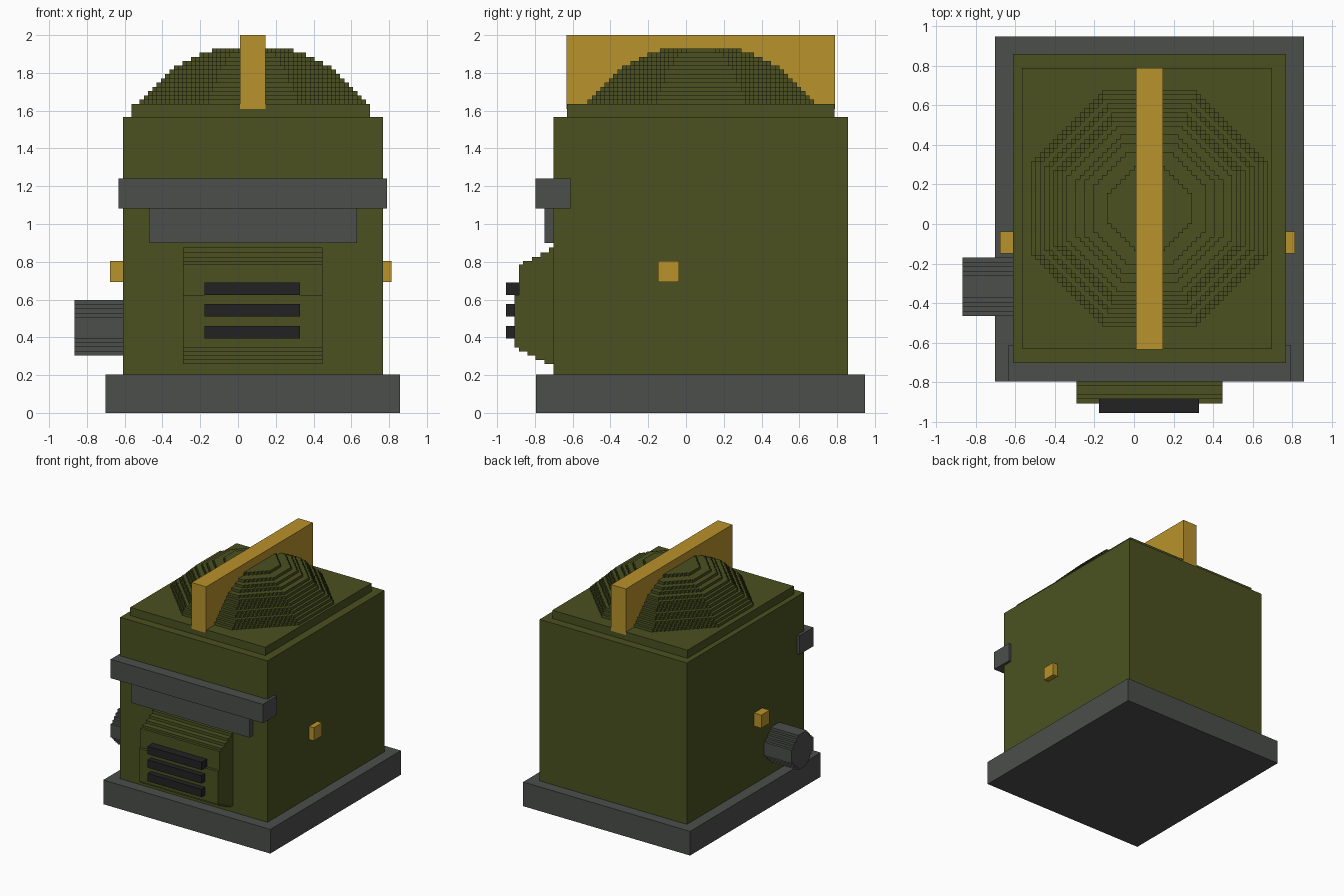
import bpy
import bmesh

cube = bpy.data.objects.get("Cube")
if cube:
    bpy.data.objects.remove(cube, do_unlink=True)

V = 0.0226            # size of one small step
CX = CY = 0.078       # centre of the main body


def material(name, rgb):
    m = bpy.data.materials.new(name)
    m.use_nodes = True
    color = (*rgb, 1)
    m.diffuse_color = color
    bsdf = m.node_tree.nodes["Principled BSDF"]
    bsdf.inputs["Base Color"].default_value = color
    bsdf.inputs["Roughness"].default_value = 0.8
    return m


GREEN = material("olive green", (0.069, 0.083, 0.015))
GREY = material("dark grey", (0.07, 0.077, 0.07))
BLACK = material("near black", (0.016, 0.016, 0.016))
GOLD = material("gold", (0.485, 0.287, 0.025))


def prism(bm, outline, axis, lo, hi):
    """Extrude a 2D outline along x or z between lo and hi."""
    def place(p, h):
        return (h, p[0], p[1]) if axis == "x" else (p[0], p[1], h)
    face = bm.faces.new([bm.verts.new(place(p, lo)) for p in outline])
    new = bmesh.ops.extrude_face_region(bm, geom=[face], use_keep_orig=True)
    for v in new["geom"]:
        if isinstance(v, bmesh.types.BMVert):
            v.co["xyz".index(axis)] = hi


def finish(name, bm, mat):
    bmesh.ops.recalc_face_normals(bm, faces=bm.faces[:])
    mesh = bpy.data.meshes.new(name)
    bm.to_mesh(mesh)
    bm.free()
    mesh.materials.append(mat)
    ob = bpy.data.objects.new(name, mesh)
    bpy.context.collection.objects.link(ob)
    return ob


def box(name, mat, x, y, z):
    bm = bmesh.new()
    prism(bm, [(x[0], y[0]), (x[1], y[0]), (x[1], y[1]), (x[0], y[1])], "z", *z)
    return finish(name, bm, mat)


def stepped_octagon(n, cx, cy):
    """Octagon of half width n steps whose diagonals are little stairs."""
    c = round(n * 0.586)
    quarter = []
    for k in range(c):
        quarter += [(n - k, n - c + k), (n - k - 1, n - c + k)]
    quarter.append((n - c, n))
    points = []
    for _ in range(4):
        points += quarter
        quarter = [(-y, x) for x, y in quarter]
    return [(cx + x * V, cy + y * V) for x, y in points]


# Base, body and lid
box("base", GREY, (-0.702, 0.858), (-0.795, 0.948), (0, 0.204))
box("body", GREEN, (-0.61, 0.767), (-0.702, 0.858), (0.2, 1.567))
box("lid", GREEN, (-0.565, 0.698), (-0.631, 0.787), (1.56, 1.636))

# Stepped dome: steep below, flatter near the top
bm = bmesh.new()
half_widths = [26.5 - i for i in range(9)] + [16.5, 14.5, 12.5, 9.5]
for i, n in enumerate(half_widths):
    z = 1.636 + i * V
    prism(bm, stepped_octagon(n, CX, CY), "z", z, z + V)
finish("dome", bm, GREEN)

# Crest across the top
box("crest", GOLD, (0.01, 0.146), (-0.633, 0.789), (1.61, 2.0))

# Front ledge with a plate below it
box("front_ledge", GREY, (-0.633, 0.79), (-0.796, -0.611), (1.083, 1.242))
box("ledge_plate", GREY, (-0.471, 0.63), (-0.749, -0.69), (0.9, 1.09))

# Vent housing with a stepped side profile, as depth and bottom / top limits
bm = bmesh.new()
lower = [(-0.749, 0.26), (-0.797, 0.281), (-0.839, 0.303), (-0.884, 0.325), (-0.907, 0.347)]
upper = [(-0.907, 0.625), (-0.884, 0.785), (-0.862, 0.803), (-0.815, 0.826),
         (-0.77, 0.85), (-0.725, 0.875)]
profile = [(-0.69, lower[0][1])]
for i, (y, z) in enumerate(lower):
    profile.append((y, z))
    if i + 1 < len(lower):
        profile.append((y, lower[i + 1][1]))
for i, (y, z) in enumerate(upper):
    if i:
        profile.append((y, upper[i - 1][1]))
    profile.append((y, z))
profile.append((-0.69, upper[-1][1]))
prism(bm, profile, "x", -0.291, 0.447)
finish("vent_housing", bm, GREEN)

# Vent slats
for i in range(3):
    z = 0.395 + i * 0.1145
    box(f"vent_slat_{i + 1}", BLACK, (-0.177, 0.328), (-0.954, -0.88), (z, z + 0.066))

# Side pipe on the model's right
bm = bmesh.new()
prism(bm, stepped_octagon(6.5, -0.317, 0.45), "x", -0.865, -0.6)
finish("side_pipe", bm, GREY)

# Side studs
box("left_stud", GOLD, (0.76, 0.812), (-0.148, -0.037), (0.692, 0.803))
box("right_stud", GOLD, (-0.678, -0.6), (-0.148, -0.037), (0.692, 0.803))
